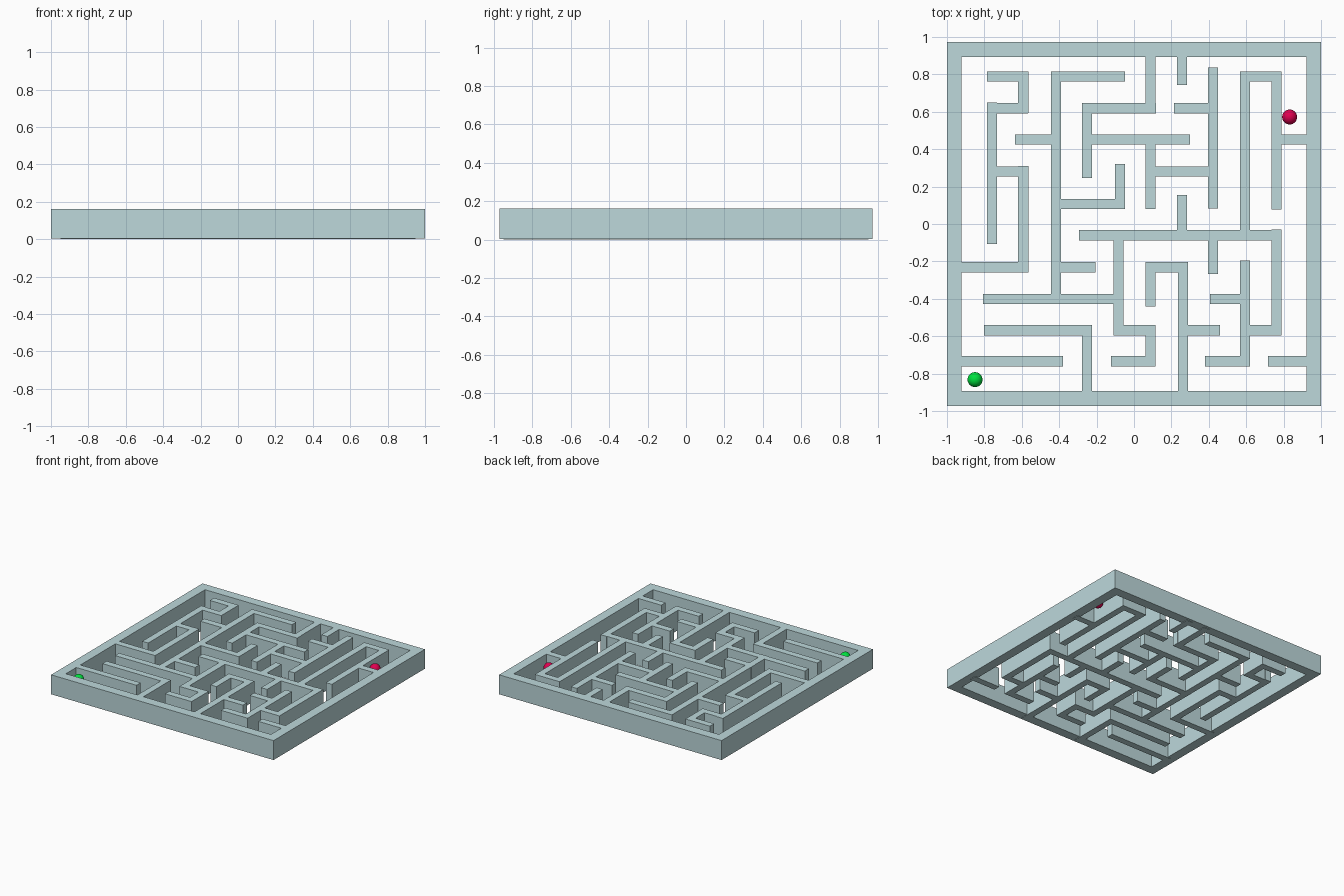
import bpy, bmesh
from mathutils import Matrix, Vector

if "Cube" in bpy.data.objects:
    bpy.data.objects.remove(bpy.data.objects["Cube"])


def material(name, rgb):
    m = bpy.data.materials.new(name)
    m.diffuse_color = (*rgb, 1)
    m.use_nodes = True
    m.node_tree.nodes["Principled BSDF"].inputs["Base Color"].default_value = m.diffuse_color
    return m


def mesh_object(name, bm, mat):
    me = bpy.data.meshes.new(name)
    bm.to_mesh(me)
    bm.free()
    me.materials.append(mat)
    ob = bpy.data.objects.new(name, me)
    bpy.context.collection.objects.link(ob)
    return ob


def add_box(bm, x0, x1, y0, y1, z0, z1):
    mid = Vector((x0 + x1, y0 + y1, z0 + z1)) / 2
    size = Matrix.Diagonal((x1 - x0, y1 - y0, z1 - z0, 1))
    bmesh.ops.create_cube(bm, size=1, matrix=Matrix.Translation(mid) @ size)


teal = material("teal", (0.51, 0.69, 0.71))
green = material("green", (0.0, 0.75, 0.05))
red = material("red", (0.75, 0.0, 0.08))

TOP, HALF = 0.162, 0.027      # wall height, half wall thickness
X, Y, T = 1.0, 0.972, 0.078   # frame half sizes and bar width

# Outer frame: one closed ring
bm = bmesh.new()
corners = [(-1, -1), (1, -1), (1, 1), (-1, 1)]
rings = [[bm.verts.new((sx * (X - t), sy * (Y - t), z)) for sx, sy in corners]
         for t, z in ((0, 0.004), (0, TOP), (T, TOP), (T, 0.004))]
for k in range(4):
    a, b = rings[k], rings[(k + 1) % 4]
    for i in range(4):
        j = (i + 1) % 4
        bm.faces.new((a[i], a[j], b[j], b[i]))
bmesh.ops.recalc_face_normals(bm, faces=bm.faces)
mesh_object("outer_frame", bm, teal)

# Walls running along x: row y -> (start, end)
rows = {
    0.788: [(-.786, -.567), (-.444, -.048), (.567, .789)],
    0.619: [(-.786, -.567), (-.278, .118), (.214, .449)],
    0.451: [(-.636, -.39), (-.278, .299), (.76, .95)],
    0.281: [(-.786, -.567), (.064, .449)],
    0.106: [(-.444, -.048)],
    -0.060: [(-.294, .789)],
    -0.231: [(-.95, -.567), (-.444, -.205), (.061, .289)],
    -0.400: [(-.807, -.056), (.406, .62)],
    -0.568: [(-.802, -.225), (-.11, .115), (.235, .46), (.567, .789)],
    -0.734: [(-.95, -.38), (-.123, .115), (.38, .62), (.717, .95)],
}
bm = bmesh.new()
for y, spans in rows.items():
    for a, b in spans:
        add_box(bm, a, b, y - HALF, y + HALF, 0, TOP)
mesh_object("cross_walls", bm, teal)

# Walls running along y: column x -> (start, end)
columns = {
    -0.759: [(-.108, .65)],
    -0.592: [(.593, .815), (-.258, .309)],
    -0.416: [(-.429, .815)],
    -0.251: [(.245, .646), (-.95, -.541)],
    -0.075: [(.079, .32)],
    -0.083: [(-.595, -.06)],
    0.089: [(.593, .95), (.079, .45), (-.442, -.204), (-.761, -.568)],
    0.257: [(.742, .95), (-.06, .154)],
    0.262: [(-.95, -.204)],
    0.422: [(.084, .838), (-.268, -.035)],
    0.593: [(-.06, .815), (-.761, -.194)],
    0.762: [(.078, .815), (-.595, -.03)],
}
bm = bmesh.new()
for x, spans in columns.items():
    for a, b in spans:
        add_box(bm, x - HALF, x + HALF, a, b, 0, TOP)
mesh_object("long_walls", bm, teal)

# Start and goal balls
for name, x, y, mat in (("start_ball", -.85, -.832, green),
                        ("goal_ball", .832, .572, red)):
    bm = bmesh.new()
    bmesh.ops.create_uvsphere(bm, u_segments=32, v_segments=16, radius=0.04,
                              matrix=Matrix.Translation((x, y, 0.112)))
    for f in bm.faces:
        f.smooth = True
    mesh_object(name, bm, mat)
